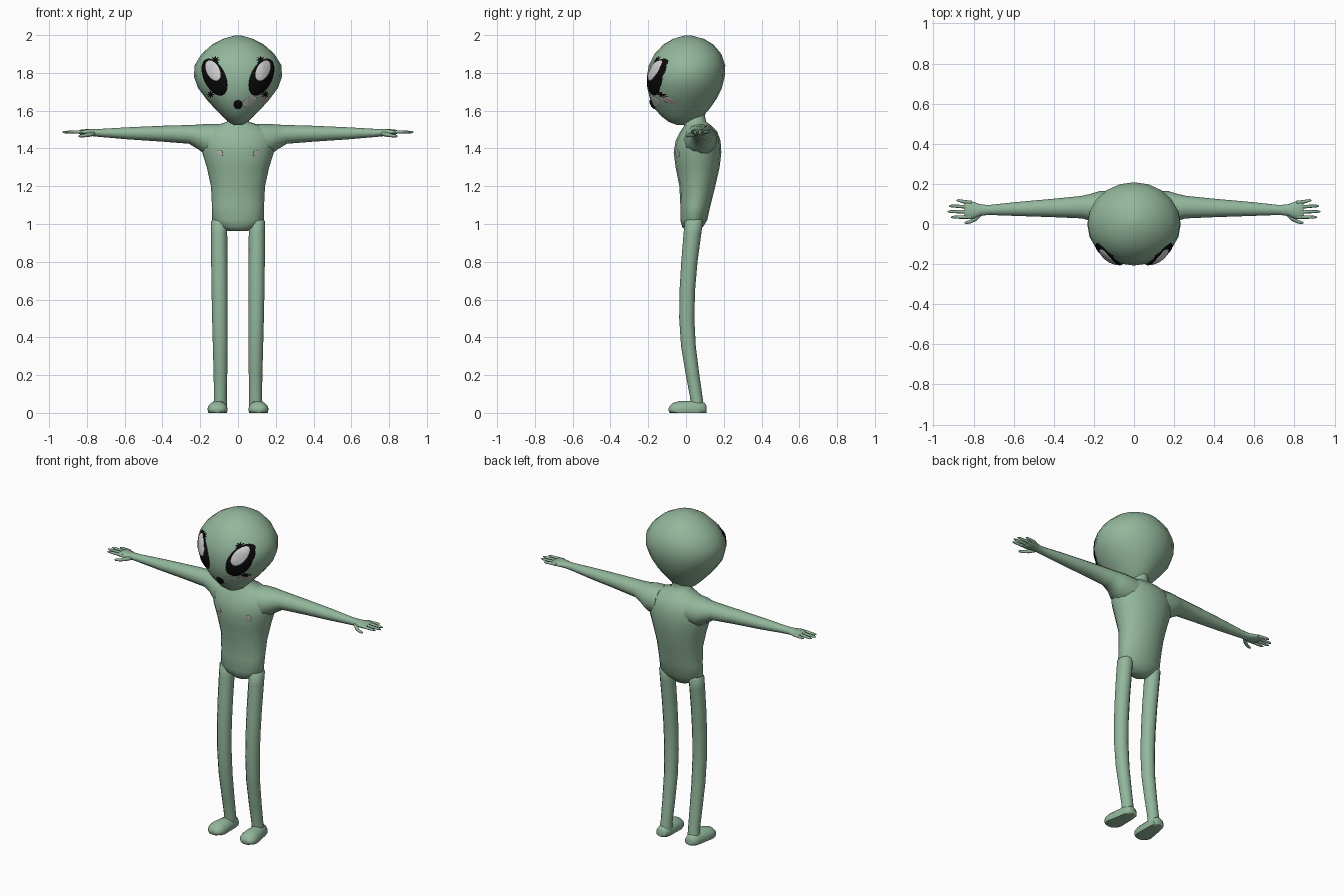
import bpy, bmesh, math
from mathutils import Vector
from mathutils.bvhtree import BVHTree


def material(name, rgb):
    m = bpy.data.materials.new(name)
    m.diffuse_color = (*rgb, 1)
    return m


GREEN = material("skin green", (0.29, 0.47, 0.33))
BLACK = material("black", (0.003, 0.003, 0.003))
WHITE = material("highlight white", (0.62, 0.62, 0.62))
PALE = material("pale grey", (0.44, 0.47, 0.44))
PINK = material("cheek pink", (0.42, 0.36, 0.36))


def finish(name, bm, mat, angle=60):
    bmesh.ops.recalc_face_normals(bm, faces=bm.faces)
    me = bpy.data.meshes.new(name)
    bm.to_mesh(me)
    bm.free()
    me.materials.append(mat)
    ob = bpy.data.objects.new(name, me)
    bpy.context.collection.objects.link(ob)
    bpy.ops.object.select_all(action='DESELECT')
    bpy.context.view_layer.objects.active = ob
    ob.select_set(True)
    bpy.ops.object.shade_smooth_by_angle(angle=math.radians(angle))
    return ob


def loft(name, rings, n=16, mat=GREEN, floor=None, angle=60):
    """Skin of elliptical rings, each (centre, half axis a, half axis b)."""
    bm = bmesh.new()
    loops = []
    for c, a, b in rings:
        loop = []
        for i in range(n):
            t = 2 * math.pi * i / n
            p = Vector(c) + Vector(a) * math.cos(t) + Vector(b) * math.sin(t)
            if floor is not None:
                p.z = max(p.z, floor)
            loop.append(bm.verts.new(p))
        loops.append(loop)
    for lo, hi in zip(loops, loops[1:]):
        for i in range(n):
            j = (i + 1) % n
            bm.faces.new((lo[i], lo[j], hi[j], hi[i]))
    bm.faces.new(loops[0])
    bm.faces.new(loops[-1])
    return finish(name, bm, mat, angle)


def upright(rows, x=0):
    """Rows of (z, half width, front y, back y)."""
    return [((x, (f + k) / 2, z), (w, 0, 0), (0, (k - f) / 2, 0)) for z, w, f, k in rows]


def sideways(rows, s):
    """Rows of (x, front y, back y, low z, high z) running out along x."""
    return [((s * x, (f + k) / 2, (lo + hi) / 2), (0, (k - f) / 2, 0), (0, 0, (hi - lo) / 2))
            for x, f, k, lo, hi in rows]


def patch(name, target, x, z, rx, rz, tilt=0, lift=0.004, dome=0.0, mat=BLACK, n=28, spikes=0):
    """Domed disc laid on the front of another part."""
    tree = BVHTree.FromObject(target, bpy.context.evaluated_depsgraph_get())
    bm = bmesh.new()

    def vert(r, t):
        if spikes:
            r *= 0.72 + 0.28 * math.cos(spikes * t)
        u, v = rx * r * math.cos(t), rz * r * math.sin(t)
        px = x + u * math.cos(tilt) + v * math.sin(tilt)
        pz = z - u * math.sin(tilt) + v * math.cos(tilt)
        hit = tree.ray_cast(Vector((px, -1, pz)), Vector((0, 1, 0)))[0]
        y = hit.y if hit else -0.1
        rim = 0.002 if r > 0.99 and not spikes else -lift
        return bm.verts.new((px, y + rim - dome * math.sqrt(max(0, 1 - r * r)), pz))

    centre = vert(0, 0)
    loops = [[vert(r, 2 * math.pi * i / n) for i in range(n)] for r in (0.35, 0.65, 0.85, 0.96, 1)]
    for i in range(n):
        j = (i + 1) % n
        bm.faces.new((centre, loops[0][i], loops[0][j]))
        for lo, hi in zip(loops, loops[1:]):
            bm.faces.new((lo[i], hi[i], hi[j], lo[j]))
    ob = finish(name, bm, mat, 80)
    # make sure the open disc faces forward
    if sum(p.normal.y * p.area for p in ob.data.polygons) > 0:
        ob.data.flip_normals()
    bpy.context.view_layer.update()
    return ob


# Head: wide dome narrowing to a chin
head = loft("head", upright([
    (1.525, 0.02, -0.05, 0.02), (1.54, 0.05, -0.09, 0.05), (1.57, 0.083, -0.13, 0.09),
    (1.61, 0.122, -0.165, 0.125), (1.66, 0.167, -0.19, 0.16), (1.72, 0.212, -0.205, 0.19),
    (1.78, 0.233, -0.207, 0.205), (1.84, 0.23, -0.197, 0.208), (1.9, 0.193, -0.167, 0.187),
    (1.95, 0.137, -0.12, 0.145), (1.98, 0.08, -0.068, 0.095), (1.997, 0.02, -0.01, 0.03)]), n=20)

# Torso with neck
torso = loft("torso", upright([
    (0.962, 0.05, 0.0, 0.07), (0.985, 0.1, -0.02, 0.09), (1.02, 0.138, -0.03, 0.112),
    (1.1, 0.138, -0.03, 0.13), (1.2, 0.143, -0.035, 0.155), (1.3, 0.165, -0.055, 0.178),
    (1.38, 0.19, -0.065, 0.187), (1.44, 0.2, -0.055, 0.183), (1.49, 0.185, -0.03, 0.165),
    (1.52, 0.125, -0.01, 0.135), (1.54, 0.06, -0.01, 0.108), (1.57, 0.048, -0.01, 0.1),
    (1.62, 0.03, 0.03, 0.11)]))

for side, s in (("left", 1), ("right", -1)):
    # Arm flowing into the palm
    loft(side + "_arm", sideways([
        (0.1, -0.02, 0.165, 1.36, 1.53), (0.17, -0.01, 0.165, 1.365, 1.53),
        (0.21, 0.015, 0.152, 1.395, 1.526), (0.26, 0.028, 0.14, 1.425, 1.524),
        (0.4, 0.034, 0.126, 1.436, 1.52), (0.58, 0.04, 0.11, 1.448, 1.512),
        (0.72, 0.045, 0.095, 1.46, 1.504), (0.765, 0.042, 0.097, 1.464, 1.503),
        (0.805, 0.025, 0.112, 1.47, 1.502), (0.835, 0.024, 0.118, 1.474, 1.499),
        (0.845, 0.032, 0.112, 1.48, 1.494)], s), n=12)
    # Four fingers and a thumb
    for k, (y0, y1, tip) in enumerate([(0.035, 0.034, 0.912), (0.06, 0.062, 0.929),
                                       (0.083, 0.09, 0.922), (0.106, 0.117, 0.885)]):
        loft(f"{side}_finger_{k + 1}", sideways([
            (0.81, y0 - 0.01, y0 + 0.01, 1.477, 1.497),
            (0.85, (y0 + y1) / 2 - 0.009, (y0 + y1) / 2 + 0.009, 1.479, 1.496),
            (tip - 0.012, y1 - 0.007, y1 + 0.007, 1.48, 1.493),
            (tip, y1 - 0.003, y1 + 0.003, 1.484, 1.49)], s), n=8)
    loft(side + "_thumb", sideways([
        (0.755, 0.045, 0.075, 1.468, 1.492), (0.785, 0.016, 0.044, 1.462, 1.486),
        (0.815, 0.003, 0.022, 1.459, 1.477), (0.838, -0.001, 0.013, 1.459, 1.472),
        (0.845, 0.004, 0.01, 1.462, 1.468)], s), n=8)
    # Slightly bowed leg
    loft(side + "_leg", [((s * x, y, z), (rx, 0, 0), (0, ry, 0)) for z, x, y, rx, ry in [
        (1.03, 0.1, 0.045, 0.03, 0.035), (1.015, 0.1, 0.042, 0.043, 0.048),
        (0.95, 0.1, 0.034, 0.043, 0.047), (0.8, 0.099, 0.018, 0.043, 0.043),
        (0.65, 0.098, 0.007, 0.042, 0.041), (0.5, 0.096, 0.004, 0.041, 0.04),
        (0.35, 0.094, 0.013, 0.039, 0.039), (0.2, 0.093, 0.035, 0.036, 0.036),
        (0.08, 0.093, 0.055, 0.034, 0.033), (0.03, 0.095, 0.06, 0.036, 0.035)]], n=12)
    # Flat-soled foot
    loft(side + "_foot", [((s * x, y, 0.018), (w, 0, 0), (0, 0, h)) for y, x, w, h in [
        (0.108, 0.098, 0.02, 0.02), (0.098, 0.098, 0.036, 0.038), (0.06, 0.1, 0.043, 0.047),
        (0.01, 0.104, 0.048, 0.047), (-0.04, 0.108, 0.054, 0.045), (-0.07, 0.109, 0.048, 0.035),
        (-0.086, 0.11, 0.034, 0.02), (-0.092, 0.11, 0.018, 0.008)]], n=14, floor=0, angle=50)
    # Slanted eye, its shine and its lashes
    eye = patch(side + "_eye", head, s * 0.125, 1.778, 0.058, 0.106, s * 0.44, 0.002, 0.014)
    patch(side + "_eye_shine", eye, s * 0.132, 1.812, 0.035, 0.06, s * 0.48, 0.003, mat=WHITE)
    patch(side + "_upper_lashes", head, s * 0.12, 1.868, 0.024, 0.022, 0, 0.008, n=40, spikes=8)
    patch(side + "_lower_lashes", head, s * 0.145, 1.686, 0.02, 0.02, 0, 0.007, n=40, spikes=8)
    # Chest spot
    patch(side + "_chest_spot", torso, s * 0.098, 1.372, 0.019, 0.019, 0, 0.003, mat=PALE, n=16)

# Mouth, with the pale mark and cheek spot beside it
patch("mouth", head, 0, 1.632, 0.023, 0.024, 0, 0.003, 0.01, n=20)
patch("mouth_shine", head, 0.062, 1.647, 0.042, 0.025, -0.5, 0.003, mat=PALE)
patch("cheek_spot", head, 0.138, 1.66, 0.017, 0.022, 0, 0.003, mat=PINK, n=16)
